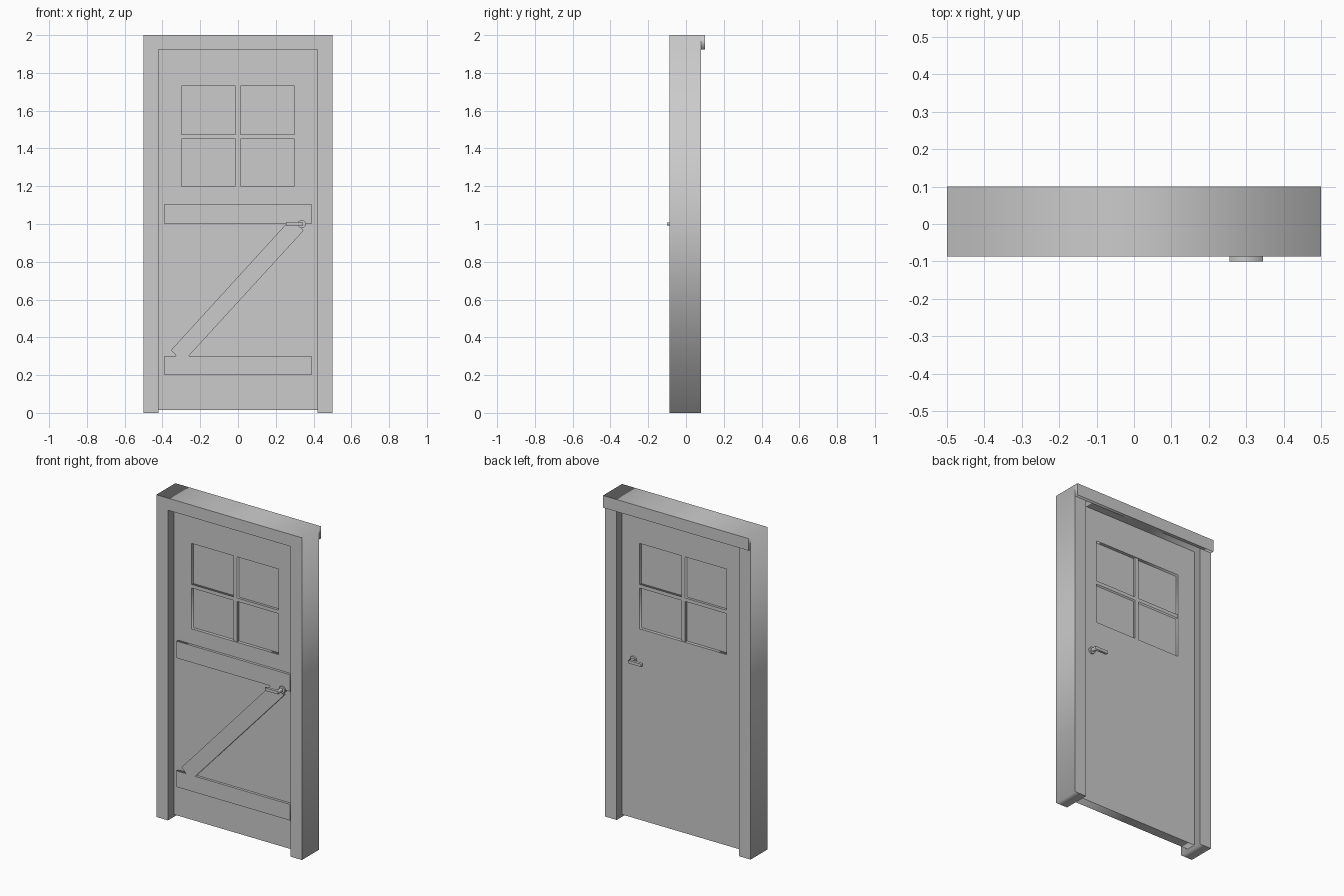
import bpy, math
from mathutils import Matrix

if "Cube" in bpy.data.objects:
    bpy.data.objects.remove(bpy.data.objects["Cube"])


def rect(x0, x1, z0, z1):
    return [(x0, z0), (x1, z0), (x1, z1), (x0, z1)]


def prism(name, loops, y0, y1):
    """Fill front-view outlines (inner loops become holes) and extrude from y0 to y1."""
    cu = bpy.data.curves.new(name, 'CURVE')
    cu.dimensions = '2D'
    cu.fill_mode = 'BOTH'
    cu.extrude = (y1 - y0) / 2
    for pts in loops:
        sp = cu.splines.new('POLY')
        sp.points.add(len(pts) - 1)
        for p, (x, z) in zip(sp.points, pts):
            p.co = (x, z, 0, 1)
        sp.use_cyclic_u = True
    tmp = bpy.data.objects.new(name + "_outline", cu)
    bpy.context.collection.objects.link(tmp)
    dg = bpy.context.evaluated_depsgraph_get()
    me = bpy.data.meshes.new_from_object(tmp.evaluated_get(dg))
    bpy.data.objects.remove(tmp)
    me.transform(Matrix.Translation((0, (y0 + y1) / 2, 0)) @ Matrix.Rotation(math.pi / 2, 4, 'X'))
    me.name = name
    ob = bpy.data.objects.new(name, me)
    bpy.context.collection.objects.link(ob)
    return ob


# Door frame: two jambs and a head, with a thicker head at the back
prism("door_frame", [[(-.5, 0), (-.42, 0), (-.42, 1.925), (.42, 1.925),
                      (.42, 0), (.5, 0), (.5, 2), (-.5, 2)]], -.087, .08)
prism("back_head_trim", [rect(-.5, .5, 1.925, 2)], .08, .1)

# Door leaf with window opening
prism("door_leaf", [rect(-.42, .42, .015, 1.925), rect(-.3, .3, 1.2, 1.73)], -.03, .03)
prism("window_pane", [rect(-.3, .3, 1.2, 1.73)], -.01, .01)
a, b = .013, .011
zc = 1.462
prism("window_bars", [[(-a, 1.2), (a, 1.2), (a, zc - b), (.3, zc - b), (.3, zc + b), (a, zc + b),
                       (a, 1.73), (-a, 1.73), (-a, zc + b), (-.3, zc + b), (-.3, zc - b),
                       (-a, zc - b)]], -.026, .026)

# Z-brace on the front
for name, z0, z1 in (("lower_rail", .2, .3), ("middle_rail", 1.0, 1.105)):
    prism(name, [rect(-.39, .39, z0, z1)], -.046, -.03)
prism("diagonal_brace", [[(-.355, .332), (-.325, .3), (-.262, .3),
                          (.347, .965), (.315, 1.0), (.255, 1.0)]], -.046, -.03)

# Handles on both sides: round rose, stem and lever
circle = [(.338 + .021 * math.cos(i * math.tau / 16), 1 + .021 * math.sin(i * math.tau / 16))
          for i in range(16)]
for side, s, face, rose, tip in (("front", -1, .03, .054, .1), ("back", 1, .03, .04, .075)):
    for part, loop, d0, d1 in (("rose", circle, face, rose),
                               ("stem", rect(.327, .345, .991, 1.009), rose, tip - .016),
                               ("lever", rect(.255, .345, .991, 1.009), tip - .016, tip)):
        y0, y1 = sorted((s * d0, s * d1))
        prism(f"{side}_handle_{part}", [loop], y0, y1)
